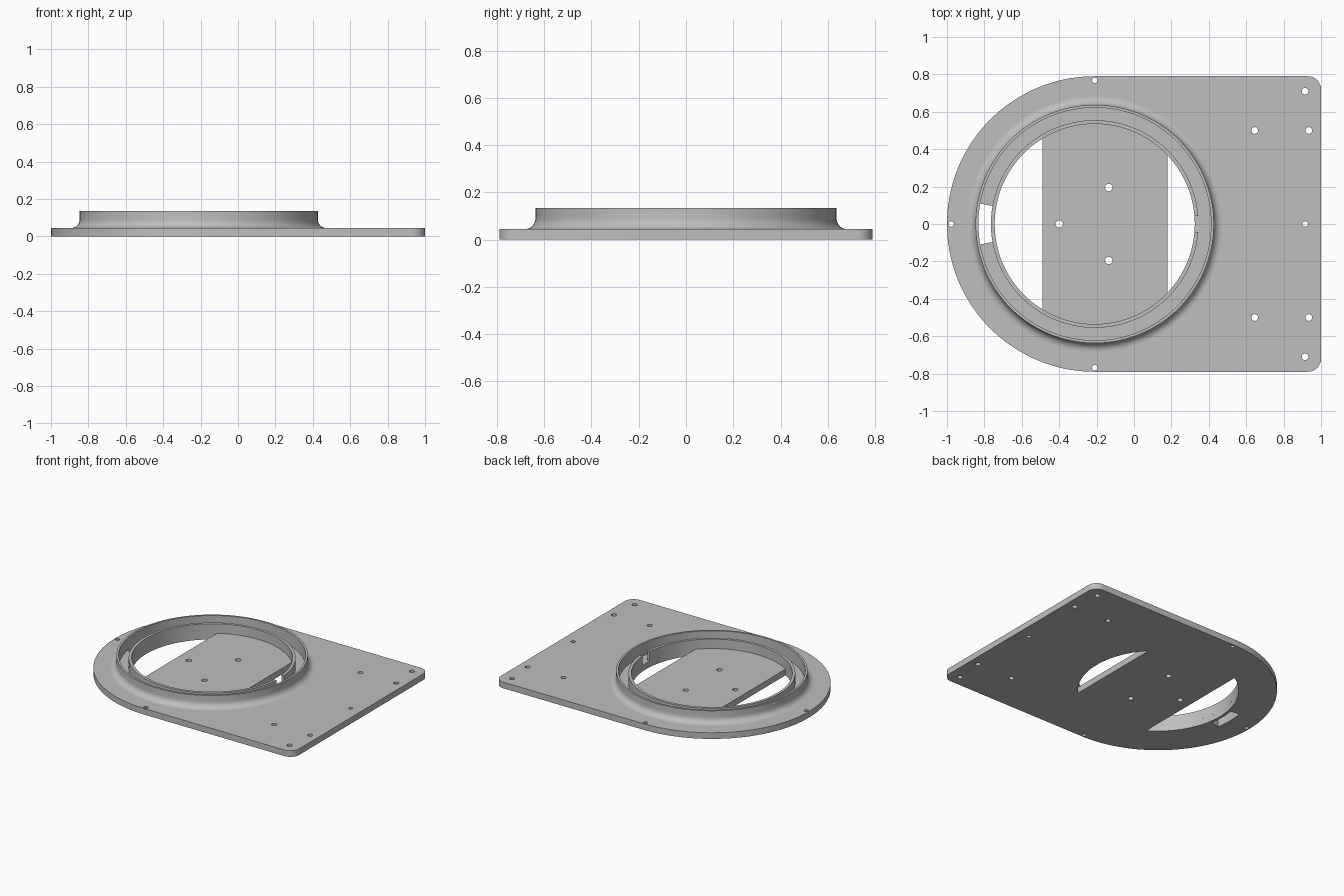
import bpy, bmesh
from math import pi, cos, sin, acos, asin

if "Cube" in bpy.data.objects:
    bpy.data.objects.remove(bpy.data.objects["Cube"], do_unlink=True)

CX = -0.21                      # centre of the round end and the collar
PLATE_R, PLATE_H = 0.79, 0.045
BORE_R, INNER_R = 0.535, 0.555  # inner wall
GROOVE_R, COLLAR_R = 0.622, 0.637
COLLAR_H, LIP_H = 0.135, 0.115
FILLET = 0.045

grey = bpy.data.materials.new("plain grey")
grey.use_nodes = True
colour = (0.52, 0.52, 0.52, 1)
grey.diffuse_color = colour
grey.node_tree.nodes["Principled BSDF"].inputs["Base Color"].default_value = colour


def arc(cx, cy, r, a0, a1, n):
    return [(cx + r * cos(a0 + (a1 - a0) * i / n),
             cy + r * sin(a0 + (a1 - a0) * i / n)) for i in range(n + 1)]


def circle(x, y, r, n=16):
    return arc(x, y, r, 0, 2 * pi, n)[:-1]


def finish(name, bm):
    bmesh.ops.recalc_face_normals(bm, faces=bm.faces[:])
    mesh = bpy.data.meshes.new(name)
    bm.to_mesh(mesh)
    bm.free()
    ob = bpy.data.objects.new(name, mesh)
    mesh.materials.append(grey)
    bpy.context.collection.objects.link(ob)
    return ob


def prisms(name, outlines, z0, z1):
    bm = bmesh.new()
    for pts in outlines:
        low = [bm.verts.new((x, y, z0)) for x, y in pts]
        top = [bm.verts.new((x, y, z1)) for x, y in pts]
        bm.faces.new(low[::-1])
        bm.faces.new(top)
        for i in range(len(pts)):
            j = (i + 1) % len(pts)
            bm.faces.new((low[i], low[j], top[j], top[i]))
    return finish(name, bm)


def lathe(name, profile, a0, a1, n, closed):
    """Sweep a radius/height profile round the collar axis."""
    bm = bmesh.new()
    count = n if closed else n + 1
    rings = []
    for i in range(count):
        a = a0 + (a1 - a0) * i / n
        rings.append([bm.verts.new((CX + r * cos(a), r * sin(a), z)) for r, z in profile])
    for i in range(n):
        p, q = rings[i], rings[(i + 1) % count]
        for k in range(len(profile)):
            m = (k + 1) % len(profile)
            bm.faces.new((p[k], q[k], q[m], p[m]))
    if not closed:
        bm.faces.new(rings[0])
        bm.faces.new(rings[-1][::-1])
    return finish(name, bm)


def smooth(ob):
    bpy.ops.object.select_all(action='DESELECT')
    ob.select_set(True)
    bpy.context.view_layer.objects.active = ob
    bpy.ops.object.shade_smooth_by_angle(angle=0.6)


# Base plate: round at one end, small rounded corners at the other
corner = 0.07
outline = (arc(CX, 0, PLATE_R, pi / 2, 3 * pi / 2, 72)
           + arc(1 - corner, corner - PLATE_R, corner, -pi / 2, 0, 8)
           + arc(1 - corner, PLATE_R - corner, corner, 0, pi / 2, 8))
plate = prisms("base_plate", [outline], 0, PLATE_H)

# Openings either side of the central bridge
right_a = acos((0.18 - CX) / BORE_R)
left_a = acos((-0.49 - CX) / BORE_R)
cuts = [arc(CX, 0, BORE_R, -right_a, right_a, 36),
        arc(CX, 0, BORE_R, left_a, 2 * pi - left_a, 48)]

# Curved slot through the groove floor
slot_a = asin(0.105 / 0.6)
cuts.append(arc(CX, 0, GROOVE_R, pi - slot_a, pi + slot_a, 12)
            + arc(CX, 0, INNER_R, pi + slot_a, pi - slot_a, 12))

# Screw holes, mirrored front to back
for x, y, r in [(0.915, 0.71, 0.018), (0.935, 0.5, 0.018), (0.645, 0.5, 0.018),
                (CX, 0.768, 0.015), (-0.135, 0.195, 0.02)]:
    cuts += [circle(x, y, r), circle(x, -y, r)]
cuts += [circle(0.915, 0, 0.015), circle(-0.977, 0, 0.015), circle(-0.4, 0, 0.02)]

cutter = prisms("plate_cutter", cuts, -0.1, 0.2)
cutter.hide_render = True
mod = plate.modifiers.new("openings", 'BOOLEAN')
mod.operation = 'DIFFERENCE'
mod.solver = 'EXACT'
mod.object = cutter
bpy.context.view_layer.objects.active = plate
bpy.ops.object.modifier_apply(modifier=mod.name)
bpy.data.objects.remove(cutter, do_unlink=True)
smooth(plate)

# Outer collar wall with a fillet at its foot
foot = arc(COLLAR_R + FILLET, PLATE_H + FILLET, FILLET, 3 * pi / 2, pi, 8)
smooth(lathe("outer_collar",
             [(GROOVE_R, PLATE_H)] + foot + [(COLLAR_R, COLLAR_H), (GROOVE_R, COLLAR_H)],
             0, 2 * pi, 128, True))

# Lower inner wall, broken by a notch
notch = asin(0.043 / INNER_R)
smooth(lathe("inner_collar",
             [(BORE_R, PLATE_H), (INNER_R, PLATE_H), (INNER_R, LIP_H), (BORE_R, LIP_H)],
             notch, 2 * pi - notch, 124, False))
